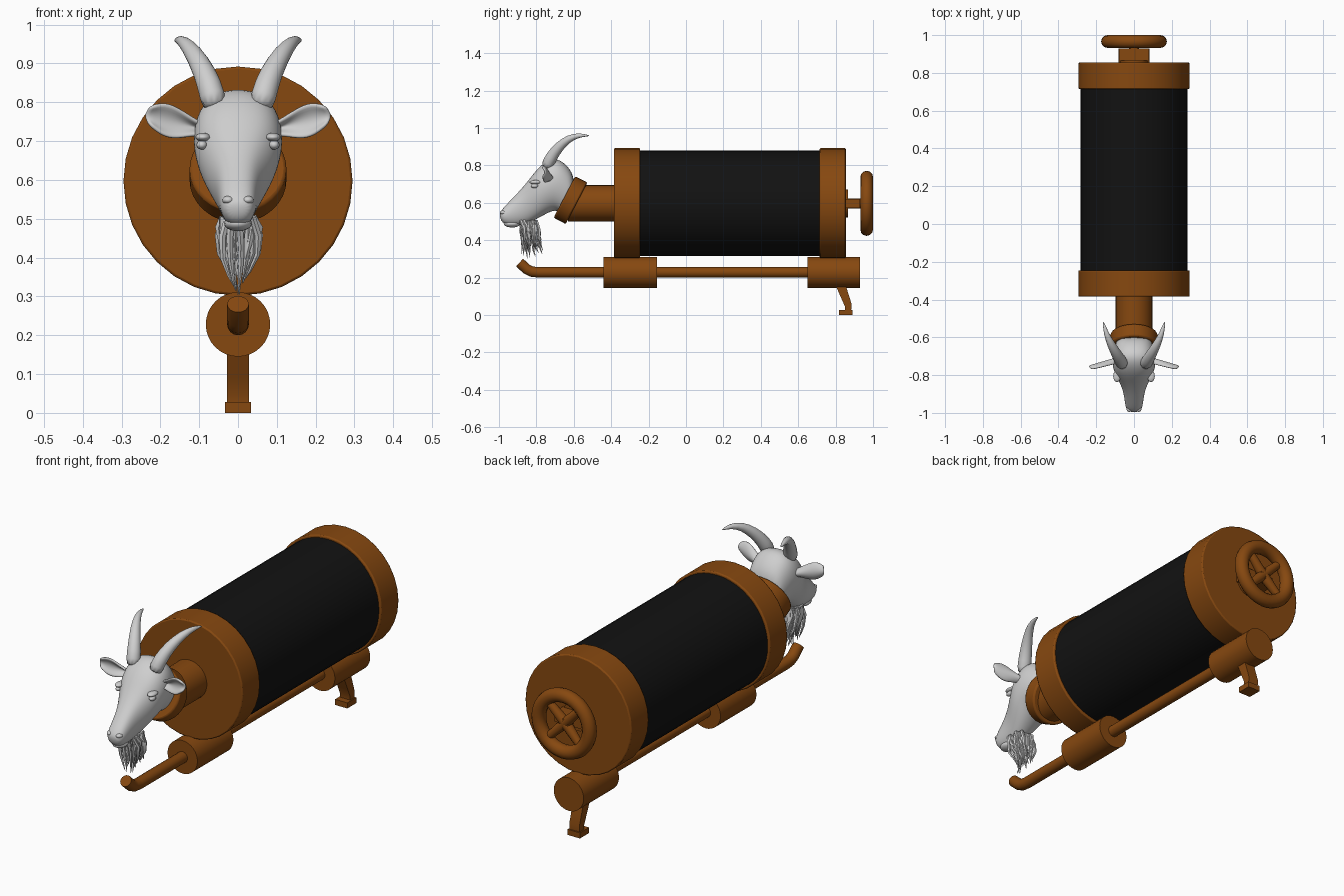
import bpy, bmesh, math, random
from mathutils import Vector

random.seed(4)
cube = bpy.data.objects.get("Cube")
if cube:
    bpy.data.objects.remove(cube, do_unlink=True)


def material(name, rgb):
    m = bpy.data.materials.new(name)
    m.use_nodes = True
    m.diffuse_color = (*rgb, 1)
    m.node_tree.nodes["Principled BSDF"].inputs["Base Color"].default_value = (*rgb, 1)
    return m


BROWN = material("warm brown", (0.24, 0.065, 0.005))
BLACK = material("soft black", (0.006, 0.006, 0.006))
GREY = material("pale grey", (0.62, 0.62, 0.62))
AXIS_Z = 0.597
ROD_Z = 0.228


def finish(bm, name, mat, subdiv=0, bevel=0, angle=40):
    """Turn a bmesh into a shaded object, with its modifiers."""
    bmesh.ops.recalc_face_normals(bm, faces=bm.faces)
    mesh = bpy.data.meshes.new(name)
    bm.to_mesh(mesh)
    bm.free()
    ob = bpy.data.objects.new(name, mesh)
    bpy.context.collection.objects.link(ob)
    mesh.materials.append(mat)
    if bevel:
        b = ob.modifiers.new("bevel", "BEVEL")
        b.width, b.segments, b.limit_method = bevel, 2, "ANGLE"
    if subdiv:
        s = ob.modifiers.new("subdivision", "SUBSURF")
        s.levels = s.render_levels = subdiv
    bpy.ops.object.select_all(action="DESELECT")
    ob.select_set(True)
    bpy.context.view_layer.objects.active = ob
    bpy.ops.object.shade_smooth_by_angle(angle=math.radians(angle))
    return ob


def add_loft(bm, rings):
    """Skin a row of rings and close both ends."""
    rows = [[bm.verts.new(p) for p in ring] for ring in rings]
    n = len(rows[0])
    for a, b in zip(rows, rows[1:]):
        for i in range(n):
            bm.faces.new((a[i], a[(i + 1) % n], b[(i + 1) % n], b[i]))
    bm.faces.new(rows[0])
    bm.faces.new(rows[-1])


def add_tube(bm, path, radii, sides):
    pts = [Vector(p) for p in path]
    rings = []
    for i, p in enumerate(pts):
        d = (pts[min(i + 1, len(pts) - 1)] - pts[max(i - 1, 0)]).normalized()
        u = d.cross(Vector((1, 0, 0)) if abs(d.x) < 0.8 else Vector((0, 0, 1))).normalized()
        v = d.cross(u)
        angles = [math.tau * k / sides for k in range(sides)]
        rings.append([p + radii[i] * (u * math.cos(a) + v * math.sin(a)) for a in angles])
    add_loft(bm, rings)


def tube(name, path, radii, sides, mat, **kw):
    bm = bmesh.new()
    if not isinstance(radii, (list, tuple)):
        radii = [radii] * len(path)
    add_tube(bm, path, radii, sides)
    return finish(bm, name, mat, **kw)


def barrel(name, y0, y1, z, r, sides, mat, **kw):
    return tube(name, [(0, y0, z), (0, y1, z)], r, sides, mat, **kw)


def box(name, lo, hi, mat):
    bm = bmesh.new()
    bmesh.ops.create_cube(bm, size=1)
    for v in bm.verts:
        v.co = [(a + b) / 2 + c * (b - a) for a, b, c in zip(lo, hi, v.co)]
    return finish(bm, name, mat)


def ball(name, centre, size, mat):
    bm = bmesh.new()
    bmesh.ops.create_uvsphere(bm, u_segments=16, v_segments=10, radius=1)
    for v in bm.verts:
        v.co = [c + s * p for c, s, p in zip(centre, size, v.co)]
    return finish(bm, name, mat, angle=180)


# Tank with its two end caps
barrel("tank", -0.26, 0.73, AXIS_Z, 0.282, 48, BLACK)
barrel("front_cap", -0.385, -0.245, AXIS_Z, 0.295, 32, BROWN, bevel=0.006)
barrel("back_cap", 0.715, 0.855, AXIS_Z, 0.295, 32, BROWN, bevel=0.006)

# Neck and tilted collar
barrel("neck", -0.63, -0.37, AXIS_Z, 0.097, 32, BROWN)
tube("collar", [(0, -0.585, 0.597), (0, -0.65, 0.631)], 0.125, 32, BROWN, bevel=0.008)

# Hand wheel
bm = bmesh.new()
R, r, n, m = 0.14, 0.034, 40, 12
grid = [[bm.verts.new(((R + r * math.cos(b)) * math.cos(a), 0.966 + r * math.sin(b),
                       AXIS_Z + (R + r * math.cos(b)) * math.sin(a)))
         for b in [math.tau * j / m for j in range(m)]]
        for a in [math.tau * i / n for i in range(n)]]
for i in range(n):
    for j in range(m):
        i2, j2 = (i + 1) % n, (j + 1) % m
        bm.faces.new((grid[i][j], grid[i2][j], grid[i2][j2], grid[i][j2]))
finish(bm, "wheel_rim", BROWN)
for k in range(4):
    a = math.radians(45 + 90 * k)
    tube("wheel_spoke", [(0, 0.955, AXIS_Z), (0.14 * math.cos(a), 0.966, AXIS_Z + 0.14 * math.sin(a))],
         [0.026, 0.018], 12, BROWN)
barrel("wheel_shaft", 0.85, 0.975, AXIS_Z, 0.027, 16, BROWN)
barrel("wheel_flange", 0.85, 0.866, AXIS_Z, 0.075, 24, BROWN)
box("wheel_bracket", (-0.08, 0.85, AXIS_Z - 0.024), (0.08, 0.93, AXIS_Z + 0.024), BROWN)

# Lower rod, its two sleeves and the stand
tube("rod", [(0, 0.7, ROD_Z), (0, -0.79, ROD_Z), (0, -0.825, 0.232), (0, -0.85, 0.244), (0, -0.89, 0.28)],
     0.028, 16, BROWN)
barrel("front_sleeve", -0.44, -0.155, ROD_Z, 0.083, 32, BROWN)
barrel("back_sleeve", 0.65, 0.93, ROD_Z, 0.083, 32, BROWN)
side = [(0.795, 0.17), (0.855, 0.155), (0.885, 0.06), (0.883, 0.02), (0.85, 0.02), (0.85, 0.045), (0.83, 0.09)]
bm = bmesh.new()
add_loft(bm, [[(x, y, z) for y, z in side] for x in (-0.028, 0.028)])
finish(bm, "stand_leg", BROWN)
box("stand_foot", (-0.034, 0.818, 0), (0.034, 0.89, 0.028), BROWN)

# Head: top y, top z, bottom y, bottom z, half width
sections = [
    (-0.998, 0.54, -0.992, 0.51, 0.022), (-0.985, 0.565, -0.972, 0.482, 0.044),
    (-0.945, 0.608, -0.915, 0.475, 0.050), (-0.89, 0.665, -0.85, 0.485, 0.060),
    (-0.84, 0.725, -0.80, 0.51, 0.086), (-0.80, 0.78, -0.745, 0.54, 0.110),
    (-0.75, 0.825, -0.70, 0.56, 0.117), (-0.69, 0.845, -0.67, 0.545, 0.112),
    (-0.63, 0.80, -0.645, 0.53, 0.100), (-0.59, 0.73, -0.61, 0.53, 0.085)]
rings = []
for ty, tz, by, bz, w in sections:
    ring = []
    for k in range(16):
        a = math.tau * k / 16
        t = (1 + math.cos(a)) / 2
        s = math.sin(a)
        x = w * math.copysign(abs(s) ** 0.8, s) * (0.9 + 0.2 * t)
        ring.append((x, by + (ty - by) * t, bz + (tz - bz) * t))
    rings.append(ring)
bm = bmesh.new()
add_loft(bm, rings)
finish(bm, "head", GREY, subdiv=2, angle=180)
ball("chin", (0, -0.93, 0.488), (0.036, 0.045, 0.02), GREY)

horn = [(0.058, -0.75, 0.78), (0.072, -0.722, 0.845), (0.10, -0.675, 0.905),
        (0.128, -0.625, 0.945), (0.15, -0.57, 0.963), (0.163, -0.515, 0.958)]
for label, s in (("left", 1), ("right", -1)):
    # Horns, eyes and nostrils
    tube(label + "_horn", [(s * x, y, z) for x, y, z in horn],
         [0.038, 0.034, 0.028, 0.021, 0.013, 0.003], 10, GREY, subdiv=1, angle=180)
    ball(label + "_eye", (s * 0.093, -0.81, 0.69), (0.014, 0.02, 0.012), GREY)
    ball(label + "_brow", (s * 0.09, -0.805, 0.71), (0.02, 0.032, 0.011), GREY)
    ball(label + "_nostril", (s * 0.025, -0.975, 0.548), (0.016, 0.02, 0.011), GREY)
    # Ears: cupped leaves opening forward
    bm = bmesh.new()
    rows = []
    for i in range(8):
        u = i / 7
        h = 0.014 + 0.024 * math.sin(math.pi * min(1, u ** 1.5)) + 0.009 * u
        row = []
        for j in range(7):
            v = j / 3 - 1
            row.append(bm.verts.new((s * (0.09 + 0.15 * u - 0.014 * v * v * u),
                                     -0.71 - 0.045 * u - 0.03 * v * v * (1 - 0.5 * u),
                                     0.73 + 0.035 * u + h * v)))
        rows.append(row)
    for p, q in zip(rows, rows[1:]):
        for j in range(6):
            bm.faces.new((p[j], p[j + 1], q[j + 1], q[j]))
    ear = finish(bm, label + "_ear", GREY, angle=180)
    ear.modifiers.new("thickness", "SOLIDIFY").thickness = 0.012
    ear.modifiers["thickness"].offset = 0
    ear.modifiers.new("subdivision", "SUBSURF").levels = 1

# Beard: many tapering wavy strands
bm = bmesh.new()
for k in range(75):
    x = random.uniform(-0.042, 0.042)
    y = random.uniform(-0.885, -0.80)
    drop = random.uniform(0.08, 0.20) * (1 - 6 * abs(x)) + 0.012
    dx, dy = x * 0.35 + random.uniform(-0.014, 0.014), random.uniform(0.0, 0.045)
    path = []
    for t in (0, 0.3, 0.6, 0.85, 1):
        bulge = math.sin(math.pi * t)
        path.append((x * (1 - 0.6 * t) + dx * bulge, y + dy * t + random.uniform(-0.006, 0.006),
                     0.505 - drop * t))
    add_tube(bm, path, [0.008, 0.009, 0.007, 0.004, 0.001], 5)
finish(bm, "beard", GREY, angle=60)
